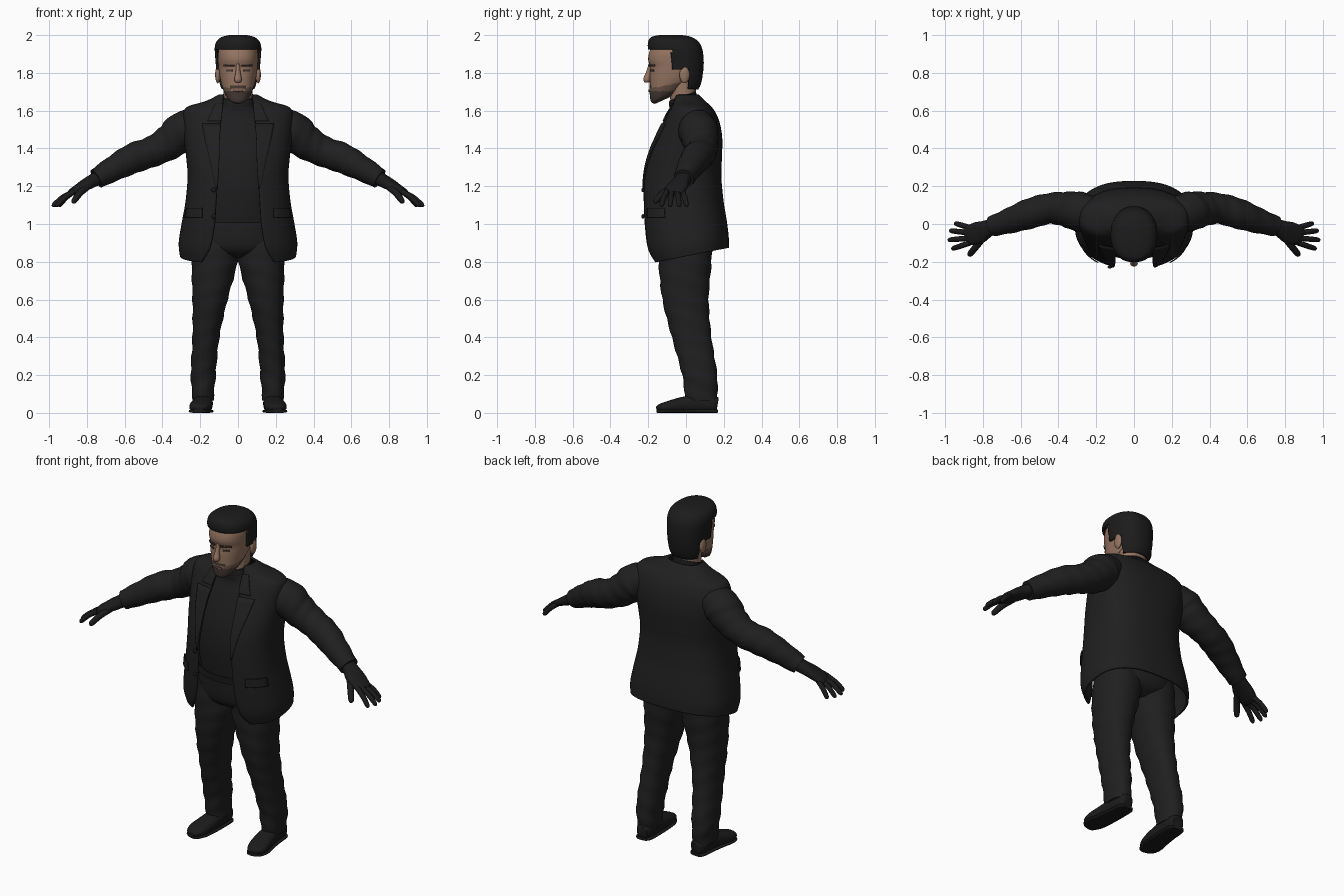
import bpy, bmesh
from math import sin, cos, pi, asin, radians
from mathutils import Vector, Matrix

if "Cube" in bpy.data.objects:
    bpy.data.objects.remove(bpy.data.objects["Cube"])


def material(name, r, g, b):
    m = bpy.data.materials.new(name)
    m.use_nodes = True
    m.diffuse_color = (r, g, b, 1)
    node = next(n for n in m.node_tree.nodes if n.type == 'BSDF_PRINCIPLED')
    node.inputs["Base Color"].default_value = (r, g, b, 1)
    node.inputs["Roughness"].default_value = 0.8
    return m


SUIT = material("charcoal suit", .014, .014, .015)
KNIT = material("black knit", .013, .013, .014)
LEATHER = material("black leather", .011, .011, .012)
HAIR = material("dark hair", .012, .011, .011)
SKIN = material("skin", .30, .175, .12)
STUBBLE = material("stubble", .15, .09, .066)
BEARD = material("beard", .06, .042, .035)
LIP = material("lip", .17, .08, .065)


def spline(rows, n=6):
    """Smooth interpolation through rows of numbers."""
    out = []
    for i in range(len(rows) - 1):
        a, b, c, d = (rows[max(i - 1, 0)], rows[i], rows[i + 1], rows[min(i + 2, len(rows) - 1)])
        for k in range(n):
            t = k / n
            out.append([q + t / 2 * (r - p + t * (2 * p - 5 * q + 4 * r - s + t * (3 * (q - r) + s - p)))
                        for p, q, r, s in zip(a, b, c, d)])
    return out + [list(rows[-1])]


def power(v, p):
    return abs(v) ** p * (1 if v >= 0 else -1)


def oval_point(row, t, p, grow=0, fold=0):
    """Point on a level section: z, centre x, half width, front y, back y, tilt."""
    z, cx, w, yf, yb, tilt = row[:6]
    grow += fold * sin(60 * z + 2 * t)
    y = (yf + yb) / 2 - ((yb - yf) / 2 + grow) * power(cos(t), p)
    return Vector((cx + (w + grow) * power(sin(t), p), y, z + tilt * y))


def finish(name, bm, mats, mirror=False, thick=0, smooth=50):
    bmesh.ops.recalc_face_normals(bm, faces=bm.faces)
    me = bpy.data.meshes.new(name)
    bm.to_mesh(me)
    bm.free()
    for m in mats:
        me.materials.append(m)
    for f in me.polygons:
        f.use_smooth = True
    me.set_sharp_from_angle(angle=radians(smooth))
    ob = bpy.data.objects.new(name, me)
    bpy.context.collection.objects.link(ob)
    if mirror:
        ob.modifiers.new("mirror", 'MIRROR').merge_threshold = 0.0005
    if thick:
        mod = ob.modifiers.new("thickness", 'SOLIDIFY')
        mod.thickness, mod.offset = thick, 0
    return ob


def skin(name, rings, mats, closed=True, keep=None, rule=None, **kw):
    """Join rings of points into a surface."""
    bm = bmesh.new()
    vs = [[bm.verts.new(p) for p in ring] for ring in rings]
    n = len(vs[0])
    for a, b in zip(vs, vs[1:]):
        for i in range(n if closed else n - 1):
            j = (i + 1) % n
            bm.faces.new((a[i], a[j], b[j], b[i]))
    if closed:
        bm.faces.new(vs[0])
        bm.faces.new(vs[-1])
    if keep:
        gone = [f for f in bm.faces if not keep(f.calc_center_median())]
        bmesh.ops.delete(bm, geom=gone, context='FACES')
    if rule:
        for f in bm.faces:
            f.material_index = rule(f.calc_center_median())
    return finish(name, bm, mats, **kw)


def loft(name, rows, mat, p=.9, seg=48, fold=0, **kw):
    mats = mat if isinstance(mat, list) else [mat]
    rings = [[oval_point(r, 2 * pi * i / seg, p, 0, fold) for i in range(seg)] for r in spline(rows)]
    return skin(name, rings, mats, **kw)


def tube(name, rows, mat, p=1, seg=24, fold=0, **kw):
    """Sweep along a path: x, y, z, half width, half height."""
    rows = spline(rows)
    pts = [Vector(r[:3]) for r in rows]
    rings = []
    for i, r in enumerate(rows):
        d = (pts[min(i + 1, len(pts) - 1)] - pts[max(i - 1, 0)]).normalized()
        side = d.cross(Vector((0, 1, 0) if abs(d.z) > .8 else (0, 0, 1))).normalized()
        up = side.cross(d)
        ring = []
        for k in range(seg):
            a = 2 * pi * k / seg
            f = 1 + fold * sin(1.3 * i + 2 * a)
            ring.append(pts[i] + side * r[3] * f * power(cos(a), p) + up * r[4] * f * power(sin(a), p))
        rings.append(ring)
    return skin(name, rings, [mat], **kw)


def patch(name, rows, p, z0, z1, inner, outer, mat, grow=.004, mirror=True, n=14):
    """Thin plate lying on the front of a loft, between two x limits."""
    fine = spline(rows, 20)
    grid = []
    for i in range(n + 1):
        u = i / n
        z = z0 + (z1 - z0) * u
        r = min(fine, key=lambda q: abs(q[0] + q[5] * q[3] - z))
        line = []
        for k in range(9):
            x = inner(u, r) + (outer(u, r) - inner(u, r)) * k / 8
            t = asin(max(-1, min(1, power(x / (r[2] + grow), 1 / p))))
            pt = oval_point(r, t, p, grow)
            line.append(Vector((pt.x, pt.y, z)))
        grid.append(line)
    return skin(name, grid, [mat], closed=False, mirror=mirror, thick=.006)


def ball(name, centre, size, mat, **kw):
    bm = bmesh.new()
    m = Matrix.Translation(centre) @ Matrix.Diagonal((*size, 1))
    bmesh.ops.create_uvsphere(bm, u_segments=20, v_segments=12, radius=1, matrix=m)
    return finish(name, bm, [mat], **kw)


# Jacket: open shell, last value is the half width of the front opening
JP = .8
jacket = [
    (.83, 0, .302, -.185, .222, .2, .19), (.90, 0, .308, -.21, .22, .15, .148),
    (1.0, 0, .293, -.222, .21, .08, .125), (1.12, 0, .272, -.228, .193, 0, .115),
    (1.25, 0, .261, -.224, .181, 0, .107), (1.35, 0, .268, -.203, .184, 0, .102),
    (1.45, 0, .28, -.163, .186, 0, .10), (1.53, 0, .287, -.123, .174, 0, .093),
    (1.585, 0, .284, -.095, .152, 0, .087), (1.617, 0, .262, -.075, .13, 0, .085),
    (1.645, 0, .17, -.065, .10, 0, .08), (1.68, 0, .098, -.06, .066, 0, .075)]
rings = []
for r in spline(jacket):
    start = asin((r[6] / r[2]) ** (1 / JP))
    rings.append([oval_point(r, start + (pi - start) * i / 40, JP) for i in range(41)])
skin("jacket", rings, [SUIT], closed=False, mirror=True, thick=.012)

# Lapels, collar, pocket flaps and buttons
edge = lambda u, r: r[6] - .003
patch("lapels", jacket, JP, 1.19, 1.53, edge, lambda u, r: r[6] + .006 + .09 * u, SUIT, .009)
patch("collar", jacket, JP, 1.545, 1.64, edge, lambda u, r: r[6] + .07 - .035 * u, SUIT, .009)
patch("pocket_flaps", jacket, JP, 1.035, 1.085, lambda u, r: .19, lambda u, r: r[2] - .004, SUIT, .012)
for z in (1.18, 1.04):
    ball("jacket_button", (-.128, -.228, z), (.012, .008, .012), LEATHER)

# Roll-neck sweater
loft("sweater", [(1.03, 0, .2, -.175, .15, 0), (1.2, 0, .22, -.188, .15, 0), (1.35, 0, .225, -.172, .15, 0),
                 (1.48, 0, .22, -.128, .15, 0), (1.57, 0, .16, -.09, .12, 0), (1.62, 0, .098, -.088, .066, .1),
                 (1.655, 0, .085, -.09, .056, .25), (1.685, 0, .083, -.088, .054, .35)], KNIT)

# Trousers, belt
loft("trouser_seat", [(.82, 0, .07, -.08, .08, 0), (.87, 0, .215, -.15, .145, 0),
                      (1.0, 0, .225, -.168, .16, 0), (1.06, 0, .2, -.165, .15, 0)], SUIT)
loft("belt", [(1.005, 0, .226, -.177, .163, 0), (1.045, 0, .21, -.18, .156, 0)], LEATHER)
loft("trouser_legs", [(.95, .118, .112, -.14, .14, 0), (.8, .124, .121, -.145, .135, 0),
                      (.6, .148, .093, -.125, .12, 0), (.4, .17, .071, -.075, .135, 0),
                      (.2, .184, .066, -.02, .165, 0), (.065, .184, .054, -.004, .165, 0)],
     SUIT, fold=.003, mirror=True)

# Shoes and soles
shoe = [(.178, .165, .045, .03, .036), (.18, .14, .048, .045, .045), (.183, .06, .05, .05, .048),
        (.19, -.02, .043, .055, .041), (.2, -.09, .033, .058, .031), (.205, -.135, .026, .044, .022),
        (.208, -.15, .02, .025, .012)]
tube("shoes", shoe, LEATHER, p=.8, mirror=True)
tube("soles", [(x, y, .009, a + .004, .009) for x, y, z, a, b in shoe], LEATHER, p=.6, mirror=True)

# Sleeves
sleeve = [(.2, .06, 1.53, .08), (.285, .065, 1.495, .104), (.36, .078, 1.435, .093), (.45, .082, 1.385, .081),
          (.55, .055, 1.35, .08), (.65, .02, 1.298, .068), (.75, -.012, 1.24, .054)]
tube("sleeves", [(*r, r[3]) for r in sleeve], SUIT, fold=.025, seg=32, mirror=True)

# Gloved hands
tube("palms", [(.72, 0, 1.255, .04, .036), (.77, -.022, 1.228, .045, .034), (.82, -.045, 1.2, .058, .028),
               (.87, -.06, 1.172, .053, .021), (.89, -.066, 1.162, .042, .013)], LEATHER, p=.85, mirror=True)


def finger(name, base, tip, r):
    a, b = Vector(base), Vector(tip)
    mid = a.lerp(b, .5) + Vector((0, 0, .008))
    path = [(a, r), (mid, r), (a.lerp(b, .9), r * .85), (b, r * .3)]
    tube(name, [(*p, q, q) for p, q in path], LEATHER, seg=12, mirror=True)


for label, y, tx, ty in (("little", -.02, .95, .005), ("ring", -.047, .977, -.035),
                         ("middle", -.074, .985, -.085), ("index", -.1, .965, -.132)):
    finger(label + "_fingers", (.868, y, 1.172), (tx, ty, 1.095), .0145)
finger("thumbs", (.80, -.075, 1.195), (.875, -.168, 1.115), .018)

# Neck and head; the jaw is coloured by position
loft("neck", [(1.6, 0, .078, -.08, .05, 0), (1.78, 0, .076, -.09, .055, 0)], SKIN)
HP = .88
head = [(1.71, 0, .03, -.165, -.09, .45), (1.725, 0, .062, -.185, -.02, .42), (1.755, 0, .082, -.192, .03, .35),
        (1.78, 0, .093, -.192, .06, .25), (1.805, 0, .1, -.192, .075, .12), (1.835, 0, .104, -.19, .08, .03),
        (1.87, 0, .106, -.2, .08, 0), (1.91, 0, .105, -.194, .075, 0), (1.95, 0, .092, -.175, .06, 0),
        (1.98, 0, .05, -.12, .02, 0)]


def jaw_colour(c):
    moustache = 1.715 < c.z < 1.735 and abs(c.x) < .045 and c.y < -.15
    if moustache or (c.z < 1.703 and c.y < -.07):
        return 2
    return 1 if c.z < 1.735 + .2 * (c.y + .1) and abs(c.x) > .04 else 0


loft("head", head, [SKIN, STUBBLE, BEARD], p=HP, seg=72, rule=jaw_colour)

# Facial features
tube("nose", [(0, -.186, 1.845, .01, .012), (0, -.198, 1.80, .013, .014), (0, -.207, 1.765, .02, .019),
              (0, -.208, 1.748, .012, .01)], SKIN)
ball("ears", (.107, -.008, 1.79), (.014, .027, .045), SKIN, mirror=True)
patch("eyebrows", head, HP, 1.834, 1.845, lambda u, r: .018, lambda u, r: .074, BEARD)
patch("eyes", head, HP, 1.808, 1.818, lambda u, r: .03, lambda u, r: .062, BEARD, .002)
patch("lips", head, HP, 1.7, 1.711, lambda u, r: -.026, lambda u, r: .026, LIP, .003, mirror=False)


# Hair: a cap trimmed to the hairline
def in_hair(c):
    return c.z > (1.922 if c.y < -.075 else 1.82 if c.y < .012 else 1.715)


loft("hair", [(1.70, 0, .078, -.1, .05, 0), (1.74, 0, .095, -.12, .072, 0), (1.8, 0, .108, -.17, .084, 0),
              (1.85, 0, .112, -.18, .088, 0), (1.9, 0, .116, -.187, .085, 0), (1.935, 0, .117, -.196, .077, 0),
              (1.965, 0, .108, -.194, .058, 0), (1.985, 0, .083, -.18, .025, 0), (1.994, 0, .045, -.14, -.02, 0)],
     HAIR, p=HP, seg=72, keep=in_hair, thick=.012)
